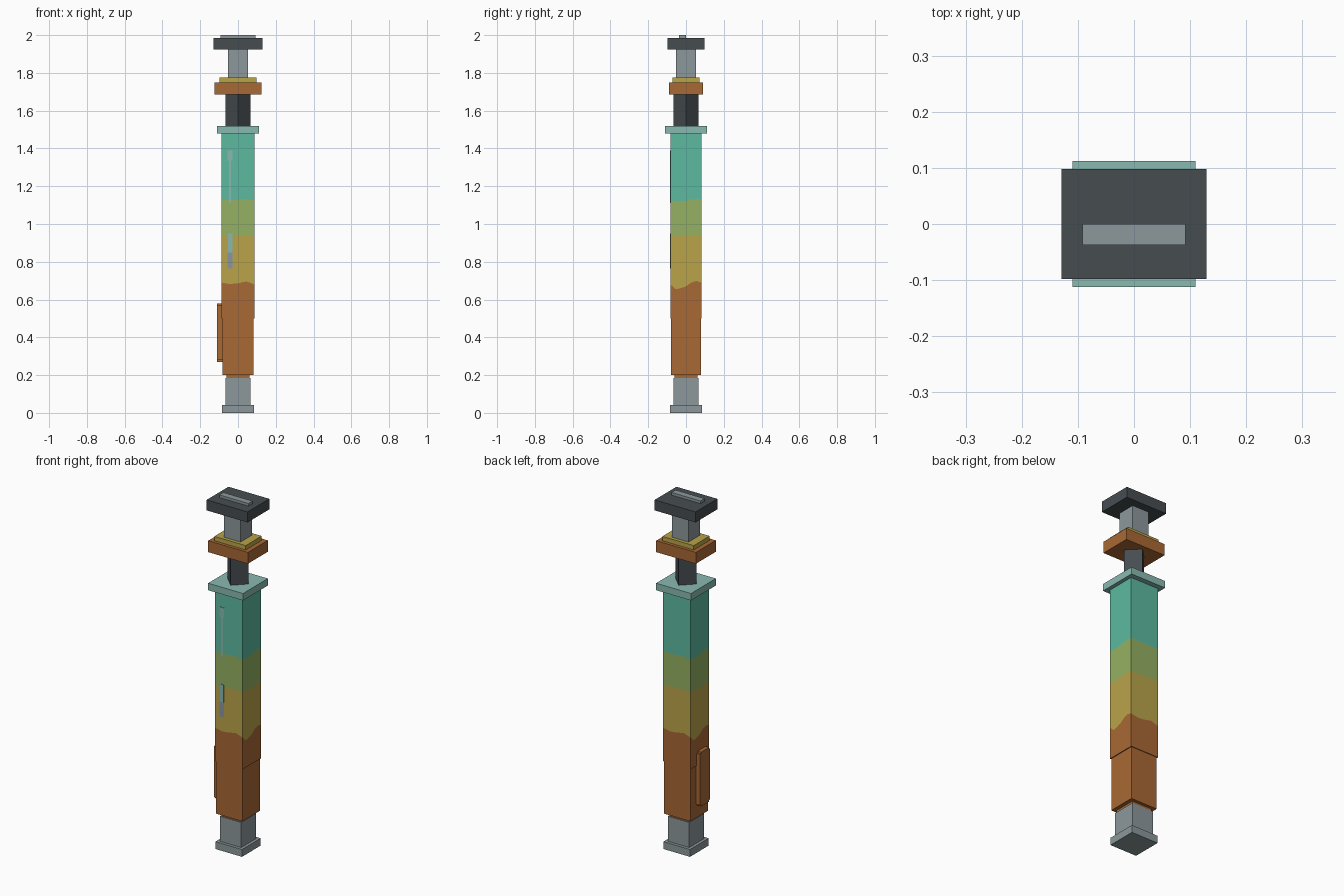
import bpy, bmesh

if "Cube" in bpy.data.objects:
    bpy.data.objects.remove(bpy.data.objects["Cube"], do_unlink=True)


def material(name, *rgb):
    lin = [((c / 255 + 0.055) / 1.055) ** 2.4 for c in rgb] + [1]
    m = bpy.data.materials.new(name)
    m.use_nodes = True
    m.diffuse_color = lin
    m.node_tree.nodes["Principled BSDF"].inputs["Base Color"].default_value = lin
    return m


orange = material("burnt orange", 169, 104, 52)
gold = material("gold", 186, 164, 74)
green = material("olive green", 149, 177, 99)
teal = material("teal", 93, 186, 160)
pale = material("pale teal", 138, 186, 176)
grey = material("steel grey", 140, 152, 156)
dark = material("charcoal", 70, 77, 80)
slate = material("slate", 138, 150, 165)


def finish(name, bm, *mats):
    bmesh.ops.recalc_face_normals(bm, faces=bm.faces[:])
    me = bpy.data.meshes.new(name)
    bm.to_mesh(me)
    bm.free()
    for m in mats:
        me.materials.append(m)
    ob = bpy.data.objects.new(name, me)
    bpy.context.collection.objects.link(ob)
    return ob


def box(name, mat, xs, ys, zs, round_x=0):
    bm = bmesh.new()
    bmesh.ops.create_cube(bm, size=1)
    for v in bm.verts:
        v.co = [lo + (c + 0.5) * (hi - lo) for c, (lo, hi) in zip(v.co, (xs, ys, zs))]
    if round_x:
        # soften the edges that run along x
        edges = [e for e in bm.edges if abs(e.verts[0].co.x - e.verts[1].co.x) > 1e-4]
        bmesh.ops.bevel(bm, geom=edges, offset=round_x, segments=2, affect="EDGES")
    return finish(name, bm, mat)


def block(name, mat, hx, hy, z0, z1):
    return box(name, mat, (-hx, hx), (-hy, hy), (z0, z1))


# Foot, lower neck and grip
block("foot_plate", grey, 0.084, 0.084, 0, 0.042)
block("lower_neck", grey, 0.067, 0.067, 0.042, 0.185)
block("grip_ring", orange, 0.062, 0.062, 0.18, 0.205)
block("lower_grip", orange, 0.083, 0.079, 0.2, 0.505)

# Main body: four bands of colour with wavy borders, alike under a half turn
HX, HY = 0.088, 0.083
half = [(HX, HY * (i / 3 - 1)) for i in range(6)] + [(HX * (1 - i / 2), HY) for i in range(4)]
outline = half + [(-x, -y) for x, y in half]
wave = [-0.01, -0.035, -0.03, -0.02, 0, 0.008, 0, -0.008, -0.004, 0.006] * 2
bm = bmesh.new()
rings = []
for z, amount in ((0.5, 0), (0.69, 1), (0.94, 0.15), (1.13, 0.3), (1.485, 0)):
    rings.append([bm.verts.new((x, y, z + w * amount)) for (x, y), w in zip(outline, wave)])
n = len(outline)
for band in range(4):
    a, b = rings[band], rings[band + 1]
    for i in range(n):
        j = (i + 1) % n
        bm.faces.new((a[i], a[j], b[j], b[i])).material_index = band
bm.faces.new(rings[0][::-1]).material_index = 0
bm.faces.new(rings[-1]).material_index = 3
finish("main_body", bm, orange, gold, green, teal)

# Side clip
box("side_clip", orange, (-0.11, -0.078), (-0.06, 0.03), (0.27, 0.58), 0.01)

# Painted streaks on the front
def streak(name, mat, width, z0, z1):
    box(name, mat, (-0.042 - width / 2, -0.042 + width / 2), (-HY - 0.003, -HY + 0.002), (z0, z1))


streak("upper_streak_head", pale, 0.026, 1.335, 1.39)
streak("upper_streak_tail", pale, 0.012, 1.11, 1.335)
streak("lower_streak_top", pale, 0.024, 0.85, 0.95)
streak("lower_streak_end", slate, 0.026, 0.765, 0.85)

# Collar and four-sided stem turned by an eighth of a turn
block("collar", pale, 0.11, 0.112, 1.48, 1.52)
bm = bmesh.new()
bmesh.ops.create_cone(bm, cap_ends=True, segments=4, radius1=0.067, radius2=0.067, depth=0.175)
for v in bm.verts:
    v.co.z += 1.6025
finish("dark_stem", bm, dark)

# Upper plates and cap
block("orange_plate", orange, 0.125, 0.09, 1.685, 1.75)
block("gold_plate", gold, 0.099, 0.072, 1.75, 1.775)
block("upper_stem", grey, 0.052, 0.052, 1.775, 1.93)
block("cap", dark, 0.129, 0.098, 1.925, 1.985)
box("cap_bar", grey, (-0.092, 0.092), (-0.037, 0), (1.98, 2))
